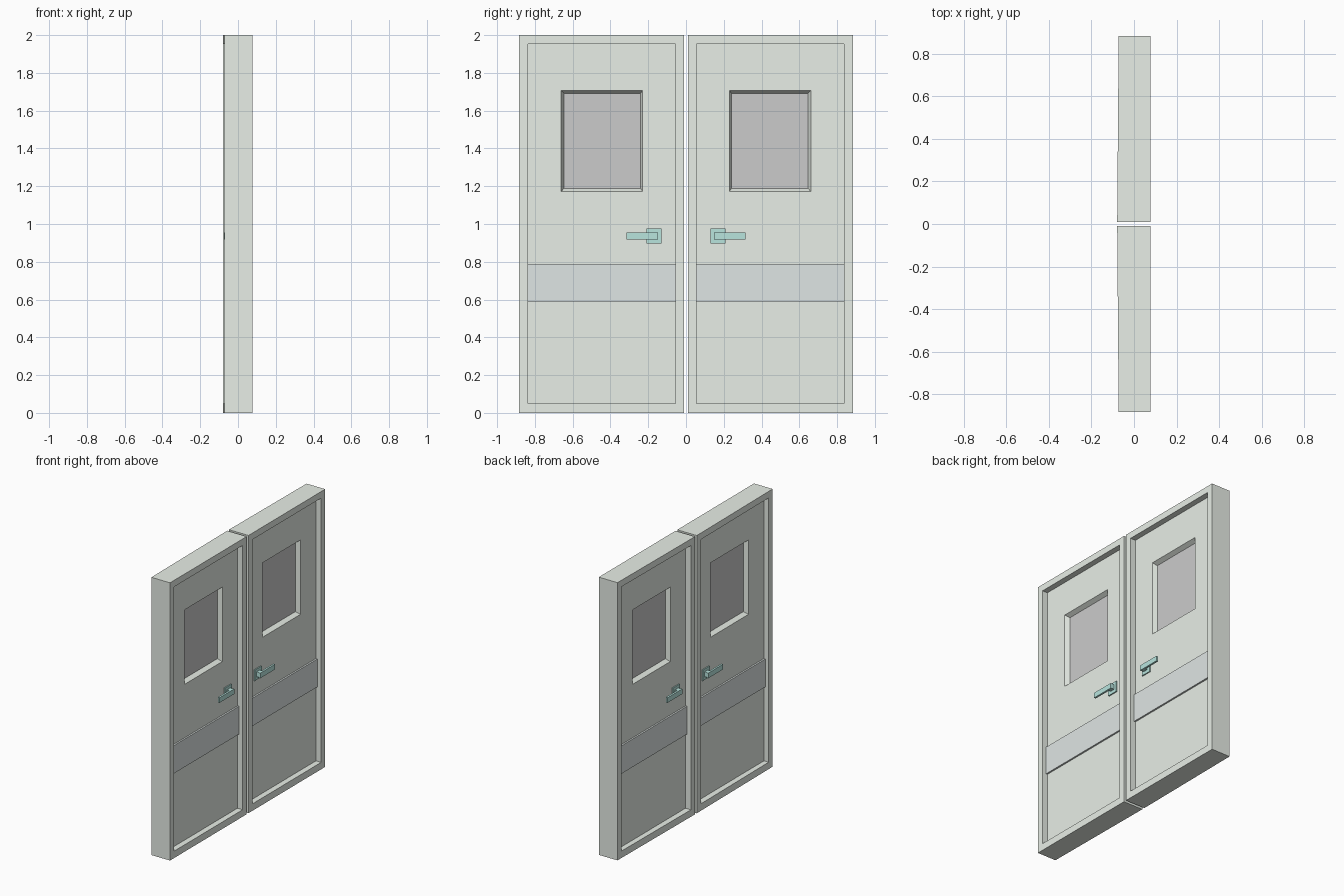
import bpy, bmesh

if "Cube" in bpy.data.objects:
    bpy.data.objects.remove(bpy.data.objects["Cube"])


def material(name, rgb):
    m = bpy.data.materials.new(name)
    m.diffuse_color = (*rgb, 1)
    m.use_nodes = True
    m.node_tree.nodes["Principled BSDF"].inputs["Base Color"].default_value = m.diffuse_color
    return m


GREEN = material("pale_green_paint", (0.81, 0.86, 0.80))
BLUE = material("pale_blue_plate", (0.74, 0.79, 0.78))
TEAL = material("teal_metal", (0.48, 0.78, 0.73))
GLASS = material("grey_glass", (0.69, 0.68, 0.69))


def finish(name, bm, mat):
    bmesh.ops.recalc_face_normals(bm, faces=bm.faces)
    me = bpy.data.meshes.new(name)
    bm.to_mesh(me)
    bm.free()
    me.materials.append(mat)
    ob = bpy.data.objects.new(name, me)
    bpy.context.collection.objects.link(ob)
    return ob


def rect(bm, x, y0, y1, z0, z1, s):
    return [bm.verts.new((x, s * y, z)) for y, z in ((y0, z0), (y1, z0), (y1, z1), (y0, z1))]


def loft(bm, loops):
    for a, b in zip(loops, loops[1:]):
        for i in range(4):
            j = (i + 1) % 4
            bm.faces.new((a[i], a[j], b[j], b[i]))


def box(name, x0, x1, y0, y1, z0, z1, s, mat):
    bm = bmesh.new()
    a, b = rect(bm, x0, y0, y1, z0, z1, s), rect(bm, x1, y0, y1, z0, z1, s)
    loft(bm, [a, b])
    bm.faces.new(a)
    bm.faces.new(b)
    return finish(name, bm, mat)


OUTER = (0.01, 0.883, 0.0, 2.0)
INNER = (0.056, 0.837, 0.05, 1.953)
WIN_OUT = (0.229, 0.661, 1.172, 1.708)
WIN_IN = (0.241, 0.646, 1.189, 1.692)
FACE, PANEL, PANE = 0.0765, 0.035, 0.004

for side, s in (("right", 1), ("left", -1)):
    # Leaf: nested rectangles from the window, over the rim, to the other face
    half = [(PANE, WIN_IN), (PANEL, WIN_OUT), (PANEL, INNER), (FACE, INNER), (FACE, OUTER)]
    path = half + [(-x, r) for x, r in reversed(half)]
    bm = bmesh.new()
    loft(bm, [rect(bm, x, *r, s) for x, r in path])
    # The back rim thins slightly towards the hinge side
    for v in bm.verts:
        if v.co.x < -0.07:
            v.co.x = -0.079 + 0.007 * abs(v.co.y) / 0.883
    finish(side + "_door_leaf", bm, GREEN)

    # Window pane
    box(side + "_window_pane", -PANE, PANE, *WIN_IN, s, GLASS)

    # Kick strip and lever handle on both faces
    for face, f in (("front", 1), ("back", -1)):
        n = f"{side}_{face}_"
        box(n + "kick_strip", f * PANEL, f * 0.047, INNER[0], INNER[1], 0.586, 0.787, s, BLUE)
        box(n + "handle_plate", f * PANEL, f * 0.043, 0.13, 0.21, 0.897, 0.975, s, TEAL)
        box(n + "handle_stem", f * 0.043, f * 0.062, 0.15, 0.185, 0.92, 0.955, s, TEAL)
        box(n + "handle_lever", f * 0.06, f * 0.074, 0.148, 0.316, 0.918, 0.955, s, TEAL)
